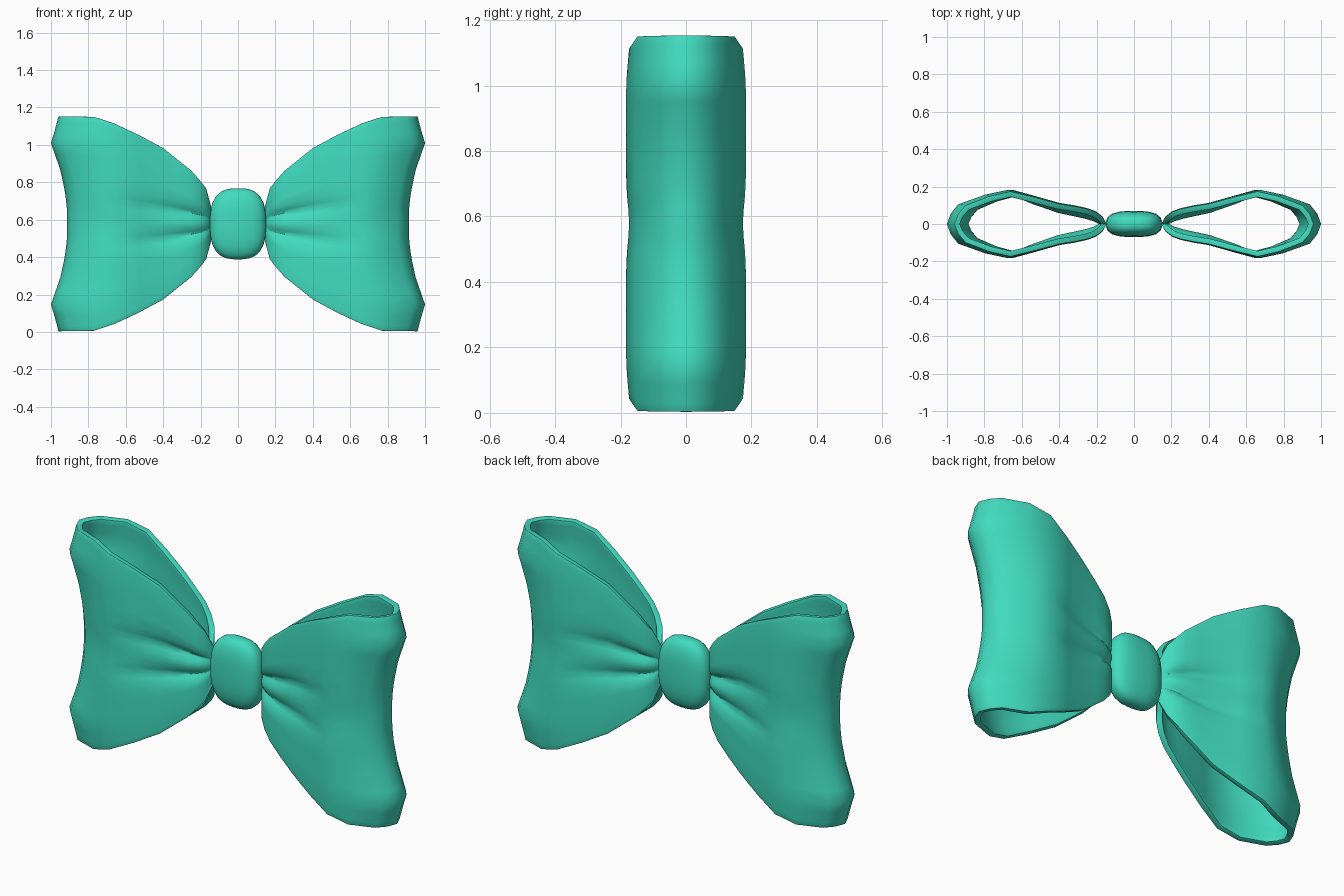
import bpy, bmesh, math

if "Cube" in bpy.data.objects:
    bpy.data.objects.remove(bpy.data.objects["Cube"])

teal = bpy.data.materials.new("teal fabric")
teal.diffuse_color = (0.052, 0.71, 0.52, 1)
teal.use_nodes = True
teal.node_tree.nodes["Principled BSDF"].inputs["Base Color"].default_value = teal.diffuse_color
MID = 0.578  # height of the bow's centre line


def finish(name, bm):
    mesh = bpy.data.meshes.new(name)
    bm.to_mesh(mesh)
    bm.free()
    mesh.materials.append(teal)
    for p in mesh.polygons:
        p.use_smooth = True
    obj = bpy.data.objects.new(name, mesh)
    bpy.context.collection.objects.link(obj)
    return obj


def lerp(table, x):
    for (x0, y0), (x1, y1) in zip(table, table[1:]):
        if x <= x1:
            return y0 + (y1 - y0) * max(0, (x - x0) / (x1 - x0))
    return table[-1][1]


# Bow loops: a teardrop band standing on edge, taller away from the knot
half = [(.17, .042), (.205, .068), (.25, .085), (.32, .1), (.40, .113), (.53, .15), (.66, .183),
        (.77, .157), (.90, .105), (.94, .055)]
ring = [(.145, 0)] + [(x, -y) for x, y in half] + [(.96, 0)] + [(x, y) for x, y in reversed(half)]
height = [(.145, .10), (.17, .19), (.205, .235), (.25, .285), (.40, .405), (.53, .475), (.68, .545),
          (.77, .572), (.96, .575)]
bulge = [(0, -.045), (.15, -.045), (.3, -.035), (.5, -.01), (.75, .04), (.9, .014), (1, 0)]
pos = [.07, .14, .2, .26, .35, .5, .65, .75, .85, .95, 1]
rows = [-v for v in reversed(pos)] + [0] + pos

bm = bmesh.new()
grid = []
for v in rows:
    a = abs(v)
    line = []
    for x, y in ring:
        h = lerp(height, x)
        # two gathered creases radiating from the knot
        fade = max(0, 1 - (x - .145) / .5)
        crease = math.exp(-((a - .2) / .085) ** 2) * .42 * fade
        pleat = 1 - crease - .05 * math.exp(-(a / .15) ** 2)
        edge = 1 - .05 * max(0, (a - .8) / .2)
        swell = lerp(bulge, a) * max(0, min(1, (x - .55) / .35))
        line.append(bm.verts.new((x + swell, y * pleat * edge, MID + v * h)))
    grid.append(line)
n = len(ring)
for r0, r1 in zip(grid, grid[1:]):
    for i in range(n):
        j = (i + 1) % n
        bm.faces.new((r0[i], r0[j], r1[j], r1[i]))
loops = finish("bow_loops", bm)
s = loops.modifiers.new("cloth thickness", 'SOLIDIFY')
s.thickness = .03
s.offset = -1
b = loops.modifiers.new("soft rim", 'BEVEL')
b.width = .009
b.segments = 2
b.limit_method = 'ANGLE'
b.angle_limit = math.radians(60)
m = loops.modifiers.new("other side", 'MIRROR')
m.use_mirror_merge = False

# Knot: a pillow-shaped rounded block
bm = bmesh.new()
bmesh.ops.create_uvsphere(bm, u_segments=24, v_segments=16, radius=1)


def power(c, e):
    return math.copysign(abs(c) ** e, c)


for vert in bm.verts:
    x, y, z = vert.co
    k = (abs(x) ** 2.8 + abs(y) ** 2.8 + abs(z) ** 2.8) ** (-1 / 2.8)
    vert.co = (x * k * .15, y * k * .07, MID + z * k * .19)
finish("knot", bm)
